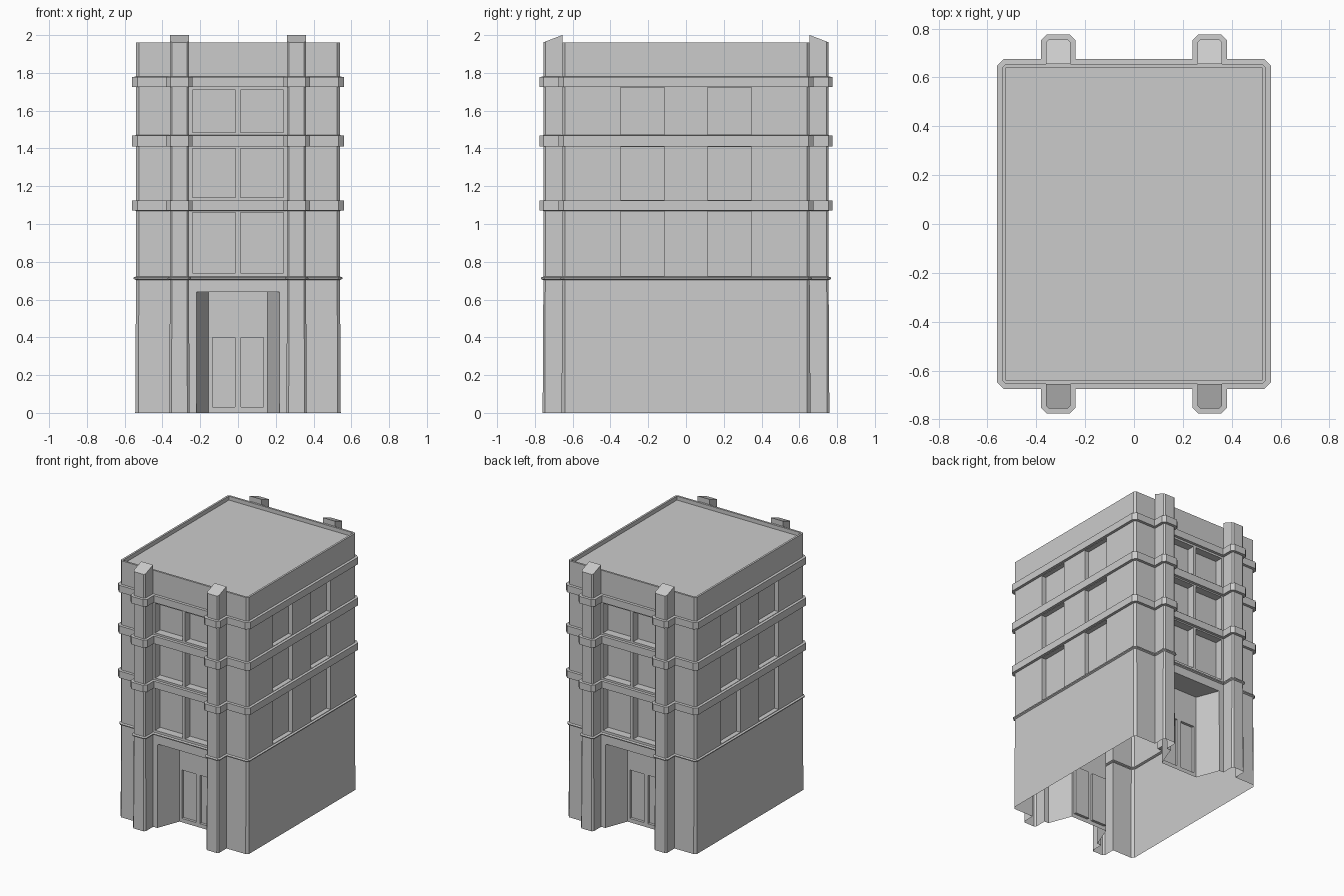
import bpy, bmesh
from mathutils import Vector

if "Cube" in bpy.data.objects:
    bpy.data.objects.remove(bpy.data.objects["Cube"])

WALL_Y, PIER_Y = 0.655, 0.755


def make_object(name, bm):
    bmesh.ops.recalc_face_normals(bm, faces=bm.faces)
    mesh = bpy.data.meshes.new(name)
    bm.to_mesh(mesh)
    bm.free()
    obj = bpy.data.objects.new(name, mesh)
    bpy.context.collection.objects.link(obj)
    return obj


def loft(bm, rings, cap_bottom=True):
    """Join equal-length closed rings of points into a capped solid."""
    vs = [[bm.verts.new(p) for p in ring] for ring in rings]
    n = len(vs[0])
    for a, b in zip(vs, vs[1:]):
        for i in range(n):
            j = (i + 1) % n
            bm.faces.new((a[i], a[j], b[j], b[i]))
    bm.faces.new(vs[-1])
    if cap_bottom:
        bm.faces.new(vs[0][::-1])


def prism(bm, pts, z0, z1):
    loft(bm, [[(x, y, z) for x, y in pts] for z in (z0, z1)])


def box(bm, x0, x1, y0, y1, z0, z1):
    prism(bm, [(x0, y0), (x1, y0), (x1, y1), (x0, y1)], z0, z1)


def offset(pts, d):
    """Mitred outward offset of a counter-clockwise outline."""
    out = []
    for i, p in enumerate(pts):
        p = Vector(p)
        e1 = (p - Vector(pts[i - 1])).normalized()
        e2 = (Vector(pts[(i + 1) % len(pts)]) - p).normalized()
        n1, n2 = Vector((e1.y, -e1.x)), Vector((e2.y, -e2.x))
        out.append(p + (n1 + n2) * d / (1 + n1.dot(n2)))
    return out


def cut(obj, bm):
    cutter = make_object("cutter", bm)
    cutter.hide_render = True
    mod = obj.modifiers.new("cut", 'BOOLEAN')
    mod.operation, mod.solver, mod.object = 'DIFFERENCE', 'EXACT', cutter
    bpy.context.view_layer.objects.active = obj
    bpy.ops.object.modifier_apply(modifier=mod.name)
    bpy.data.objects.remove(cutter)


# Outline with piers and chamfered corners
half = [(0.26, -WALL_Y), (0.26, -0.745), (0.27, -PIER_Y), (0.35, -PIER_Y),
        (0.36, -0.745), (0.36, -WALL_Y), (0.525, -WALL_Y), (0.54, -0.64)]
front = [(-x, y) for x, y in reversed(half)] + half
outline = front + [(-x, -y) for x, y in front]

# Vertical profile: flared base, thin ledge, three bands, parapet
profile = [(0.004, 0), (0.0, 0.703), (0.012, 0.709), (0.013, 0.717), (0, 0.722)]
for z0, z1 in ((1.07, 1.125), (1.41, 1.47), (1.725, 1.78)):
    profile += [(0, z0), (0.02, z0 + 0.001), (0.02, z1 - 0.001), (0, z1)]
profile.append((0, 1.96))

bm = bmesh.new()
loft(bm, [[(p.x, p.y, z) for p in offset(outline, d)] for d, z in profile])
shell = make_object("building_shell", bm)

# Windows, splayed entrances and roof recess
bm = bmesh.new()
floors = ((0.74, 1.06), (1.14, 1.40), (1.485, 1.71))
side_floors = ((0.726, 1.067), (1.128, 1.407), (1.473, 1.722))
for s in (-1, 1):
    for t in (-1, 1):
        for z0, z1 in floors:
            x0, x1 = sorted((t * 0.012, t * 0.242))
            y0, y1 = sorted((s * (WALL_Y - 0.06), s * 0.70))
            box(bm, x0, x1, y0, y1, z0, z1)
        for z0, z1 in side_floors:
            x0, x1 = sorted((s * 0.505, s * 0.60))
            y0, y1 = sorted((t * 0.113, t * 0.348))
            box(bm, x0, x1, y0, y1, z0, z1)
    prism(bm, [(-0.22, s * 0.70), (0.22, s * 0.70), (0.22, s * WALL_Y),
               (0.155, s * 0.485), (-0.155, s * 0.485), (-0.22, s * WALL_Y)],
          -0.1, 0.64)
box(bm, -0.525, 0.525, -0.64, 0.64, 1.93, 2.1)
cut(shell, bm)

# Recessed door panels
bm = bmesh.new()
for s in (-1, 1):
    for t in (-1, 1):
        x0, x1 = sorted((t * 0.017, t * 0.136))
        y0, y1 = sorted((s * 0.465, s * 0.52))
        box(bm, x0, x1, y0, y1, 0.03, 0.40)
cut(shell, bm)

# Open underside
bm = bmesh.new()
bm.from_mesh(shell.data)
bottom = [f for f in bm.faces if all(abs(v.co.z) < 1e-4 for v in f.verts)]
bmesh.ops.delete(bm, geom=bottom, context='FACES')
bm.to_mesh(shell.data)
bm.free()

# Sloped pier caps rising towards the wall
for s in (-1, 1):
    for t in (-1, 1):
        bm = bmesh.new()
        pts = half[:6]
        rise = lambda y: 1.962 + 0.038 * (PIER_Y + y) / (PIER_Y - WALL_Y)
        loft(bm, [[(t * x, -s * y, 1.96) for x, y in pts],
                  [(t * x, -s * y, rise(y)) for x, y in pts]], cap_bottom=False)
        make_object("pier_cap", bm)
